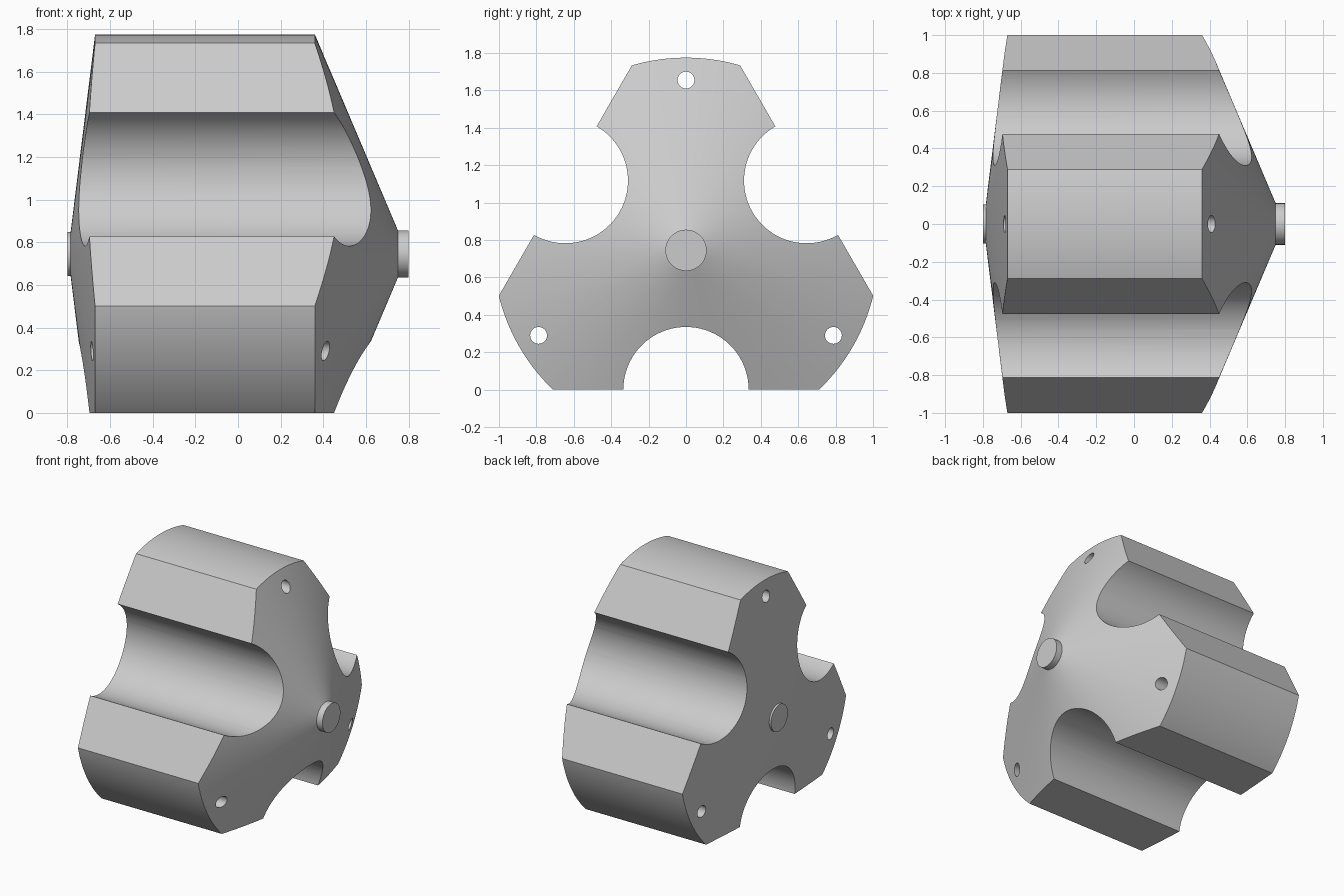
import bpy, bmesh
from math import sin, cos, pi, radians, sqrt
from mathutils import Matrix, Vector

if "Cube" in bpy.data.objects:
    bpy.data.objects.remove(bpy.data.objects["Cube"])

AXIS_Z = 0.745      # height of the axis, also its distance to each flat side
OUTER_R = 1.03
GROOVE_R = 0.335
HOLE_R = 0.045
HOLE_DIST = 0.91

grey = bpy.data.materials.new("light_grey")
grey.use_nodes = True
colour = (0.6, 0.6, 0.6, 1)
grey.diffuse_color = colour
grey.node_tree.nodes["Principled BSDF"].inputs["Base Color"].default_value = colour


def finish(name, bm):
    """Turn a bmesh into an object lying along x at the axis height."""
    bmesh.ops.translate(bm, verts=bm.verts, vec=(0, 0, AXIS_Z))
    bmesh.ops.recalc_face_normals(bm, faces=bm.faces)
    mesh = bpy.data.meshes.new(name)
    bm.to_mesh(mesh)
    bm.free()
    mesh.materials.append(grey)
    obj = bpy.data.objects.new(name, mesh)
    bpy.context.collection.objects.link(obj)
    return obj


def lathe(name, profile, steps, offset=(0, 0)):
    """Revolve (x, radius) points around the x axis and cap both ends."""
    bm = bmesh.new()
    rings = []
    for x, r in profile:
        rings.append([bm.verts.new((x, offset[0] + r * sin(2 * pi * i / steps),
                                    offset[1] + r * cos(2 * pi * i / steps)))
                      for i in range(steps)])
    for a, b in zip(rings, rings[1:]):
        for i in range(steps):
            j = (i + 1) % steps
            bm.faces.new((a[i], a[j], b[j], b[i]))
    bm.faces.new(rings[0])
    bm.faces.new(rings[-1])
    return finish(name, bm)


def grooved_prism(name, steps=40):
    """Triangular prism with a half-round groove along each side."""
    bm = bmesh.new()
    side = [Vector((0, -AXIS_Z * sqrt(3), -AXIS_Z))]
    for i in range(steps + 1):
        a = pi - pi * i / steps
        side.append(Vector((0, GROOVE_R * cos(a), GROOVE_R * sin(a) - AXIS_Z)))
    outline = [Matrix.Rotation(radians(120 * k), 3, 'X') @ p
               for k in range(3) for p in side]
    face = bm.faces.new([bm.verts.new(p - Vector((1, 0, 0))) for p in outline])
    new = bmesh.ops.extrude_face_region(bm, geom=[face])["geom"]
    bmesh.ops.translate(bm, vec=(2, 0, 0),
                        verts=[v for v in new if isinstance(v, bmesh.types.BMVert)])
    return finish(name, bm)


def cut(target, tool, operation):
    """Apply a boolean and discard the tool."""
    tool.hide_render = True
    mod = target.modifiers.new("cut", 'BOOLEAN')
    mod.operation, mod.object, mod.solver = operation, tool, 'EXACT'
    bpy.context.view_layer.objects.active = target
    bpy.ops.object.modifier_apply(modifier=mod.name)
    bpy.data.objects.remove(tool)


# Main body: double cone blank trimmed to three lobes
body = lathe("lobed_body", [(-0.785, 0.1), (-0.67, OUTER_R),
                            (0.36, OUTER_R), (0.75, 0.11)], 144)
cut(body, grooved_prism("lobe_cutter"), 'INTERSECT')

# Pin hole through each lobe
for k in range(3):
    a = radians(120 * k)
    centre = (HOLE_DIST * sin(a), HOLE_DIST * cos(a))
    cut(body, lathe("hole_cutter", [(-1, HOLE_R), (1, HOLE_R)], 32, centre), 'DIFFERENCE')

# Short round hubs on both ends
hubs = [lathe("right_hub", [(-0.8, 0.103), (-0.77, 0.103)], 64),
        lathe("left_hub", [(0.74, 0.11), (0.8, 0.11)], 64)]

# Smooth rounded surfaces, keep the edges sharp
for obj in [body] + hubs:
    bpy.ops.object.select_all(action='DESELECT')
    obj.select_set(True)
    bpy.context.view_layer.objects.active = obj
    bpy.ops.object.shade_smooth_by_angle(angle=radians(15))
